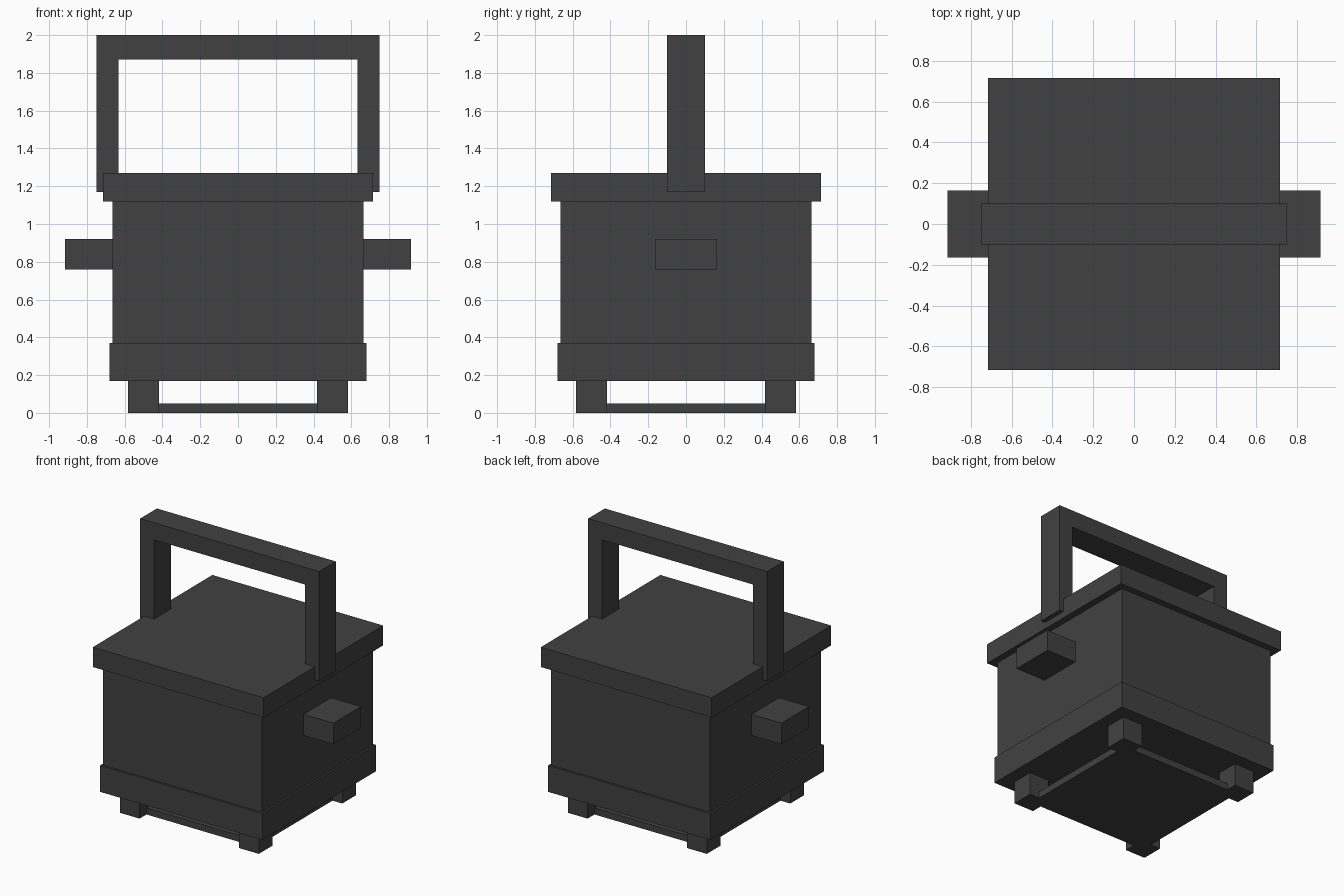
import bpy

cube = bpy.data.objects.get("Cube")
if cube:
    bpy.data.objects.remove(cube, do_unlink=True)

# Single dark grey material
grey = bpy.data.materials.new("dark_grey")
grey.use_nodes = True
COLOUR = (0.053, 0.053, 0.053, 1)
grey.diffuse_color = COLOUR
grey.node_tree.nodes["Principled BSDF"].inputs["Base Color"].default_value = COLOUR


def box(name, x, y, z):
    """Box from (low, high) ranges on each axis."""
    bpy.ops.mesh.primitive_cube_add(size=1, location=[sum(r) / 2 for r in (x, y, z)])
    obj = bpy.context.object
    obj.name = name
    obj.scale = [r[1] - r[0] for r in (x, y, z)]
    bpy.ops.object.transform_apply(location=False, rotation=False, scale=True)
    obj.data.materials.append(grey)
    return obj


def square_block(name, half, z):
    return box(name, (-half, half), (-half, half), z)


def span(side, low, high):
    """Range mirrored to the given side of the centre."""
    return tuple(sorted((side * low, side * high)))


# Stacked square body
square_block("bottom_plate", 0.50, (0, 0.05))
square_block("base", 0.68, (0.17, 0.37))
square_block("body", 0.665, (0.37, 1.12))
square_block("lid", 0.716, (1.12, 1.27))

# Carrying handle bar
box("handle_bar", (-0.75, 0.75), (-0.10, 0.10), (1.87, 2.0))

for side, label in ((1, "left"), (-1, "right")):
    # Handle post overlapping the lid edge, and side grip
    box(f"{label}_handle_post", span(side, 0.633, 0.75), (-0.10, 0.10), (1.17, 1.87))
    box(f"{label}_side_grip", span(side, 0.66, 0.915), (-0.165, 0.165), (0.76, 0.92))
    # Corner feet
    for depth, end in ((-1, "front"), (1, "back")):
        box(f"{end}_{label}_foot", span(side, 0.417, 0.582),
            span(depth, 0.417, 0.582), (0, 0.17))
